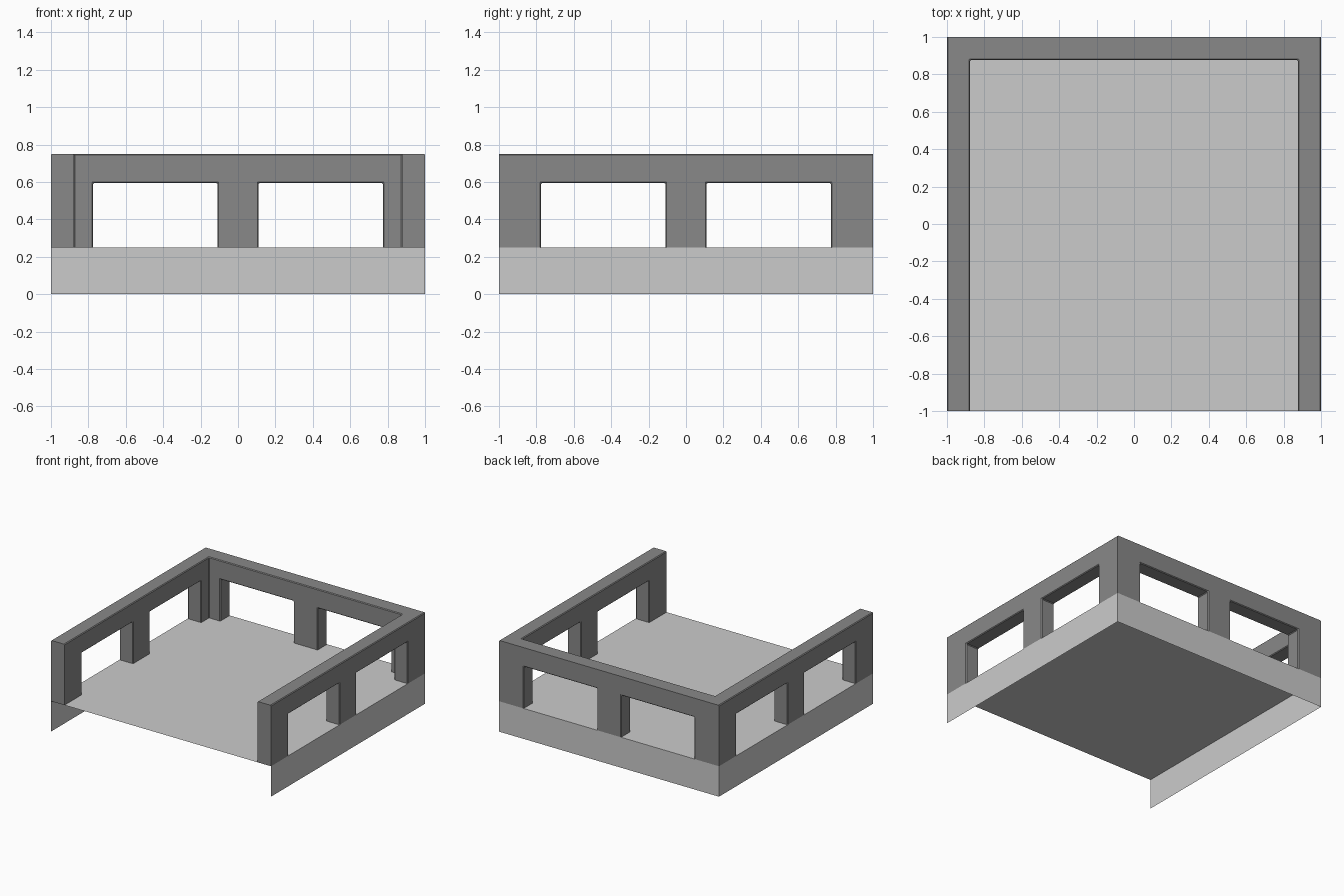
import bpy, bmesh

if "Cube" in bpy.data.objects:
    bpy.data.objects.remove(bpy.data.objects["Cube"])

FLOOR, LINTEL, TOP = 0.25, 0.593, 0.75
INNER, END_POST, MID_POST = 0.877, 0.775, 0.11


def finish(name, bm, grey):
    mesh = bpy.data.meshes.new(name)
    bm.to_mesh(mesh)
    bm.free()
    obj = bpy.data.objects.new(name, mesh)
    bpy.context.collection.objects.link(obj)
    mat = bpy.data.materials.new(name + "_grey")
    mat.diffuse_color = (grey, grey, grey, 1)
    mat.use_nodes = True
    mat.node_tree.nodes["Principled BSDF"].inputs["Base Color"].default_value = mat.diffuse_color
    mesh.materials.append(mat)
    return obj


# Floor sheet with thin skirts on the left, right and back; open at the front
bm = bmesh.new()
ring = [(-1, -1), (-1, 1), (1, 1), (1, -1)]
upper = [bm.verts.new((x, y, FLOOR)) for x, y in ring]
lower = [bm.verts.new((x, y, 0)) for x, y in ring]
bm.faces.new(upper[::-1])
for i in range(3):
    bm.faces.new((upper[i], upper[i + 1], lower[i + 1], lower[i]))
finish("floor_and_skirt", bm, 0.65)

# U-shaped railing: posts and top beam assembled from grid cells
cuts = [-1, -INNER, -END_POST, -MID_POST, MID_POST, END_POST, INNER, 1]
levels = [FLOOR, LINTEL, TOP]


def is_post(c):
    return abs(c) < MID_POST or abs(c) > END_POST


def solid(i, j, k):
    if not (0 <= i < 7 and 0 <= j < 7 and 0 <= k < 2):
        return False
    x, y = (cuts[i] + cuts[i + 1]) / 2, (cuts[j] + cuts[j + 1]) / 2
    side, back = abs(x) > INNER, y > INNER
    if k == 1:
        return side or back
    return (side and is_post(y)) or (back and is_post(x))


bm = bmesh.new()
axes = (cuts, cuts, levels)
for i in range(7):
    for j in range(7):
        for k in range(2):
            if not solid(i, j, k):
                continue
            for axis in range(3):
                for step in (0, 1):
                    near = [i, j, k]
                    near[axis] += 1 if step else -1
                    # posts stand on the floor, so their feet stay open
                    if solid(*near) or near[2] < 0:
                        continue
                    u, v = (axis + 1) % 3, (axis + 2) % 3
                    corners = []
                    for du, dv in ((0, 0), (1, 0), (1, 1), (0, 1)):
                        p = [i, j, k]
                        p[axis] += step
                        p[u] += du
                        p[v] += dv
                        corners.append(bm.verts.new([axes[a][p[a]] for a in range(3)]))
                    bm.faces.new(corners if step else corners[::-1])
bmesh.ops.remove_doubles(bm, verts=bm.verts[:], dist=1e-4)
bmesh.ops.dissolve_limit(bm, angle_limit=0.02, verts=bm.verts[:], edges=bm.edges[:])
bm.normal_update()


# Fine chamfer on the edges, leaving front ends and outer back corners crisp
def chamfered(e):
    if len(e.link_faces) != 2 or e.calc_face_angle() < 0.5:
        return False
    a, b = (v.co for v in e.verts)
    front = a.y < -0.999 and b.y < -0.999
    corner = all(abs(p.x) > 0.999 and p.y > 0.999 for p in (a, b))
    return not front and not corner


bmesh.ops.bevel(bm, geom=[e for e in bm.edges if chamfered(e)], offset=0.006,
                segments=1, affect='EDGES', clamp_overlap=True)
finish("railing", bm, 0.25)
